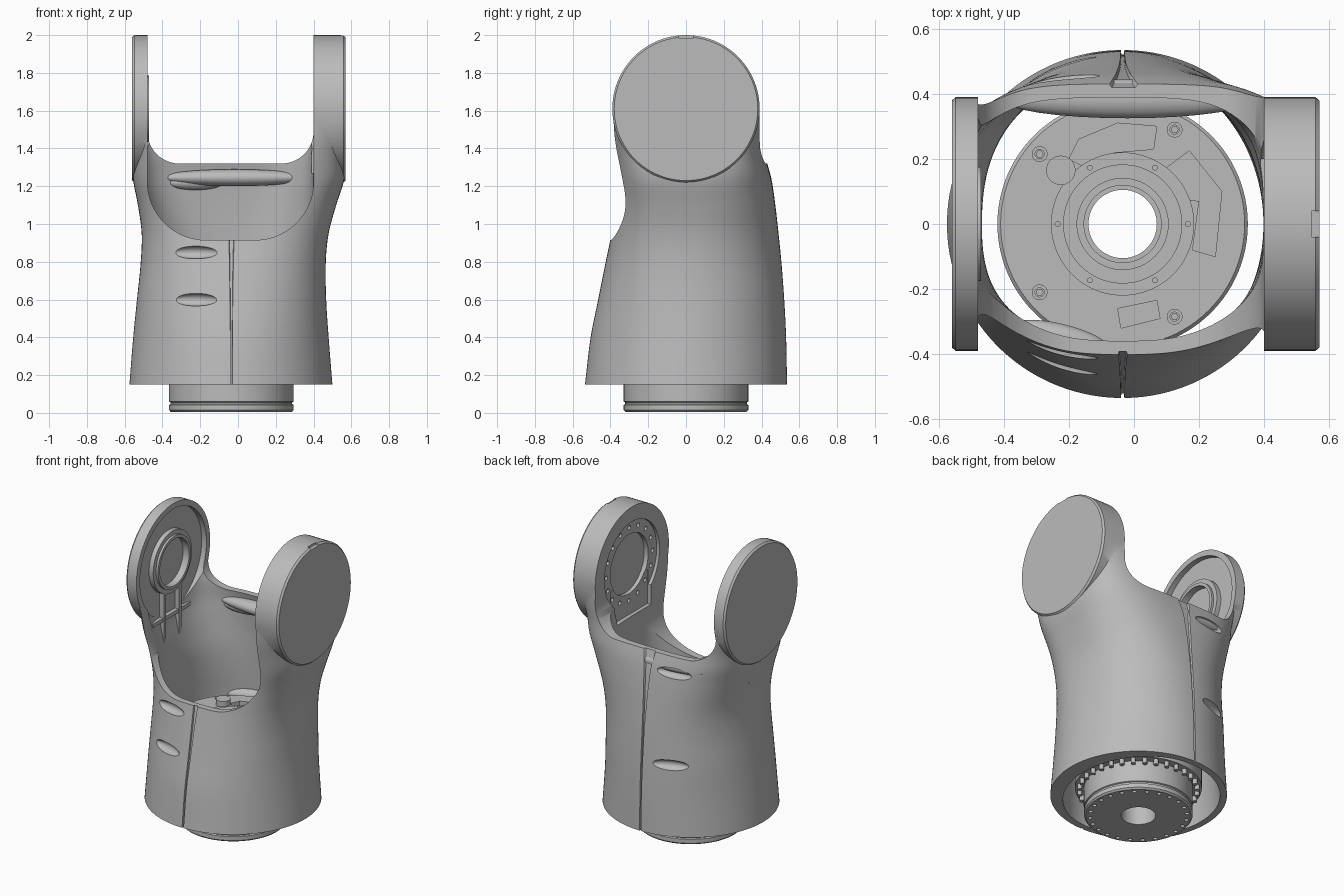
import bpy, bmesh, math
from mathutils import Matrix, Vector

if "Cube" in bpy.data.objects:
    bpy.data.objects.remove(bpy.data.objects["Cube"])

grey = bpy.data.materials.new("metal_grey")
grey.use_nodes = True
grey.diffuse_color = (0.5, 0.5, 0.5, 1)
grey.node_tree.nodes["Principled BSDF"].inputs["Base Color"].default_value = (0.5, 0.5, 0.5, 1)

CX = -0.035          # axis of the round body
EAR_Z, EAR_R = 1.61, 0.39
IN_L, IN_R = -0.48, 0.40   # inner faces of the two ears


def finish(bm, name):
    bmesh.ops.recalc_face_normals(bm, faces=bm.faces)
    me = bpy.data.meshes.new(name)
    bm.to_mesh(me)
    bm.free()
    me.materials.append(grey)
    ob = bpy.data.objects.new(name, me)
    bpy.context.collection.objects.link(ob)
    return ob


def rows_to_mesh(rows, name, closed=False):
    """Skin a stack of equal closed rings, capped or joined end to end."""
    bm = bmesh.new()
    vs = [[bm.verts.new(p) for p in r] for r in rows]
    n = len(rows[0])
    pairs = list(zip(vs, vs[1:])) + ([(vs[-1], vs[0])] if closed else [])
    for a, b in pairs:
        for i in range(n):
            j = (i + 1) % n
            bm.faces.new((a[i], a[j], b[j], b[i]))
    if not closed:
        bm.faces.new(vs[0])
        bm.faces.new(vs[-1])
    return finish(bm, name)


def lathe(profile, name, centre, axis="Z", closed=False, seg=96):
    rot = Matrix.Rotation(math.pi / 2, 3, "Y") if axis == "X" else Matrix.Identity(3)
    ang = [2 * math.pi * i / seg for i in range(seg)]
    rows = [[Vector(centre) + rot @ Vector((r * math.cos(a), r * math.sin(a), h)) for a in ang]
            for r, h in profile]
    return rows_to_mesh(rows, name, closed)


def disc(name, centre, r, h, axis="Z", seg=96):
    return lathe([(r, 0), (r, h)], name, centre, axis, seg=seg)


def ring(name, centre, r0, r1, h, axis="Z"):
    return lathe([(r0, 0), (r1, 0), (r1, h), (r0, h)], name, centre, axis, True)


def box(name, lo, hi):
    (a, b, c), (d, e, f) = lo, hi
    return rows_to_mesh([[(a, b, z), (d, b, z), (d, e, z), (a, e, z)] for z in (c, f)], name)


def ellipsoid(name, centre, radii, turn=0.0):
    bm = bmesh.new()
    bmesh.ops.create_uvsphere(bm, u_segments=32, v_segments=20, radius=1)
    m = Matrix.Translation(centre) @ Matrix.Rotation(turn, 4, "Z") @ Matrix.Diagonal((*radii, 1))
    bmesh.ops.transform(bm, matrix=m, verts=bm.verts)
    return finish(bm, name)


def join(obs):
    with bpy.context.temp_override(active_object=obs[0], selected_editable_objects=obs):
        bpy.ops.object.join()
    return obs[0]


def boolean(ob, other, op="DIFFERENCE"):
    mod = ob.modifiers.new("b", "BOOLEAN")
    mod.operation, mod.object, mod.solver = op, other, "EXACT"
    bpy.context.view_layer.objects.active = ob
    bpy.ops.object.modifier_apply(modifier=mod.name)
    bpy.data.objects.remove(other)


# Body sections: height, x left, x right, front, back, front and back squareness
KEYS = [(0.15, -0.575, 0.5, 0.535, 0.535, 2, 2),
        (0.4, -0.555, 0.48, 0.505, 0.53, 2.05, 2),
        (0.6, -0.535, 0.467, 0.465, 0.52, 2.2, 2.1),
        (0.8, -0.515, 0.465, 0.425, 0.505, 2.4, 2.2),
        (0.95, -0.51, 0.48, 0.395, 0.49, 2.7, 2.4),
        (1.1, -0.53, 0.52, 0.375, 0.473, 3.1, 2.7),
        (1.24, -0.556, 0.563, 0.37, 0.452, 3.8, 3.1),
        (1.4, -0.558, 0.568, 0.385, 0.41, 5, 4.5),
        (EAR_Z, -0.558, 0.568, 0.388, 0.388, 9, 9)]


def section(z):
    z = min(max(z, KEYS[0][0]), KEYS[-1][0])
    i = max(k for k in range(len(KEYS) - 1) if KEYS[k][0] <= z)
    slope = lambda a, b, c: (KEYS[b][c] - KEYS[a][c]) / (KEYS[b][0] - KEYS[a][0])
    h = KEYS[i + 1][0] - KEYS[i][0]
    t = (z - KEYS[i][0]) / h
    out = []
    for c in range(1, 7):
        m0 = slope(max(i - 1, 0), i + 1, c)
        m1 = slope(i, min(i + 2, len(KEYS) - 1), c)
        p, q = KEYS[i][c], KEYS[i + 1][c]
        out.append(p + (q - p) * t * t * (3 - 2 * t) + h * t * (1 - t) * (m0 * (1 - t) - m1 * t))
    return out


def outline(z, wall=0.0, seam=False):
    xl, xr, f, b, nf, nb = section(z)
    xl, xr, f, b = xl + wall, xr - wall, f - wall, b - wall
    if wall:
        xr = min(xr, IN_R - 0.002)
    angles = [(math.pi * (i + 0.5) / 64, 1) for i in range(128)]
    if seam:  # narrow groove down the middle of front and back
        for mid in (math.pi / 2, math.pi * 1.5):
            angles += [(mid + d, k) for d, k in ((-0.01, 1), (-0.007, 0.975), (0.007, 0.975), (0.01, 1))]
    pts = []
    for a, k in sorted(angles):
        c, s = math.cos(a), math.sin(a)
        n = nb if s > 0 else nf
        x = CX + (xr - CX if c > 0 else CX - xl) * math.copysign(abs(c) ** (2 / n), c)
        pts.append((x, k * (b if s > 0 else f) * math.copysign(abs(s) ** (2 / n), s), z))
    return pts


# Shell with its two round ears
shell = rows_to_mesh([outline(0.15 + (EAR_Z - 0.15) * i / 48, 0, True) for i in range(49)], "body_shell")
for x0, x1, name in ((-0.46, -0.56, "thin"), (0.38, 0.57, "thick")):
    e = math.copysign(0.012, x1)
    boolean(shell, lathe([(EAR_R, 0), (EAR_R, x1 - x0 - e), (EAR_R - 0.01, x1 - x0)],
                         name, (x0, 0, EAR_Z), "X"), "UNION")
boolean(shell, rows_to_mesh([outline(0.1 + 1.6 * i / 40, 0.042) for i in range(41)], "cavity"))
boolean(shell, disc("dish", (-0.516, 0, EAR_Z), 0.352, 0.2, "X"))


# Openings between the ears: deep at the front, shallow at the back
def u_cutter(z0, r, y0, y1):
    pts = [(IN_L, 2.3)]
    for cx, start in ((IN_L + r, math.pi), (IN_R - r, 1.5 * math.pi)):
        pts += [(cx + r * math.cos(start + math.pi / 2 * i / 20),
                 z0 + r + r * math.sin(start + math.pi / 2 * i / 20)) for i in range(21)]
    pts.append((IN_R, 2.3))
    return rows_to_mesh([[(x, y, z) for x, z in pts] for y in (y0, y1)], "opening")


boolean(shell, u_cutter(0.915, 0.31, -1, 0.01))
boolean(shell, u_cutter(1.32, 0.17, 0, 1))


# Scooped slots beside the seam, with rounded backs inside
def surface_y(x, z, side):
    xl, xr, f, b, nf, nb = section(z)
    n = nb if side > 0 else nf
    return side * (b if side > 0 else f) * (1 - ((CX - x) / (CX - xl)) ** n) ** (1 / n)


for z, side in ((0.85, -1), (0.6, -1), (1.22, 1), (0.62, 1)):
    x = -0.225
    y = surface_y(x, z, side)
    turn = math.atan((surface_y(x + 0.05, z, side) - surface_y(x - 0.05, z, side)) / 0.1)
    boolean(shell, ellipsoid("slot_back", (x, y - side * 0.05, z), (0.15, 0.04, 0.04), turn), "UNION")
    boolean(shell, ellipsoid("slot", (x, y + side * 0.005, z), (0.125, 0.04, 0.034), turn))

# Thick ear: long recess, round socket, bolt holes, top notch
boolean(shell, disc("recess", (0.39, 0, EAR_Z), 0.29, 0.03, "X"))
boolean(shell, box("recess_leg", (0.39, -0.2, 1.27), (0.425, 0.2, 1.5)))
boolean(shell, disc("socket", (0.39, 0, EAR_Z), 0.2, 0.06, "X"))
holes = [disc("hole", (0.39, 0.245 * math.cos(a), EAR_Z + 0.245 * math.sin(a)), 0.014, 0.055, "X", 16)
         for a in (2 * math.pi * i / 16 for i in range(16))]
boolean(shell, join(holes))
boolean(shell, box("notch", (0.545, -0.04, 1.985), (0.6, 0.04, 2.1)))

# Thin ear: ring boss with two legs and a cross bar
ring("ear_ring", (-0.53, 0, EAR_Z), 0.155, 0.205, 0.045, "X")
ring("ear_ring_lip", (-0.53, 0, EAR_Z), 0.155, 0.175, 0.06, "X")
for side in (-1, 1):
    box("ear_leg", (-0.53, side * 0.08 - 0.012, 1.1), (-0.485, side * 0.08 + 0.012, 1.44))
box("ear_cross_bar", (-0.53, -0.2, 1.24), (-0.49, 0.2, 1.265))

# Spindle-shaped rib along the back wall
ellipsoid("back_rib", (-0.02, 0.385, 1.245), (0.39, 0.06, 0.045))

# Drive unit in the middle of the body
TOP = 0.66
drive = lathe([(0.105, 0.005), (0.32, 0.005), (0.33, 0.015), (0.33, 0.042), (0.322, 0.046), (0.322, 0.056),
               (0.33, 0.06), (0.33, 0.2), (0.385, 0.2), (0.385, TOP - 0.01), (0.375, TOP), (0.105, TOP)],
              "drive_unit", (CX, 0, 0), closed=True)
around = lambda r, n: [(CX + r * math.cos(2 * math.pi * i / n), r * math.sin(2 * math.pi * i / n)) for i in range(n)]
boolean(drive, join([disc("hole", (x, y, -0.01), 0.013, 0.03, seg=12) for x, y in around(0.295, 24)]))
join([disc("flange_bolts", (x, y, 0.165), 0.015, 0.04, seg=12) for x, y in around(0.358, 32)])
ring("hub_ring", (CX, 0, TOP - 0.01), 0.14, 0.183, 0.025)
ring("hub_step", (CX, 0, TOP - 0.01), 0.18, 0.22, 0.016)
ring("hub_collar", (CX, 0, TOP - 0.01), 0.105, 0.12, 0.035)
join([disc("hub_bolts", (x, y, TOP), 0.009, 0.012, seg=12) for x, y in around(0.2, 6)])
for x, y in ((-0.29, 0.215), (0.125, 0.29), (-0.29, -0.21), (0.125, -0.285)):
    ring("plate_screw_rim", (x, y, TOP - 0.01), 0.014, 0.024, 0.02)
    disc("plate_screw", (x, y, TOP - 0.01), 0.012, 0.016, seg=6)
disc("plate_knob", (-0.225, 0.165, TOP - 0.01), 0.045, 0.05)

# Shallow trays sunk into the top plate
TRAYS = [[(-0.2, 0.2), (-0.17, 0.26), (-0.05, 0.31), (0.07, 0.3), (0.06, 0.23), (-0.06, 0.22), (-0.16, 0.18)],
         [(0.07, 0.15), (0.17, 0.225), (0.27, 0.1), (0.25, -0.1), (0.18, -0.08), (0.2, 0.07), (0.14, 0.08)],
         [(-0.05, -0.26), (0.07, -0.235), (0.08, -0.29), (-0.04, -0.32)]]
for tray in TRAYS:
    boolean(drive, rows_to_mesh([[(x, y, z) for x, y in tray] for z in (TOP - 0.03, TOP + 0.05)], "tray"))

# Smooth curved faces, keep hard edges
for ob in bpy.context.scene.objects:
    ob.select_set(ob.type == "MESH")
bpy.context.view_layer.objects.active = shell
bpy.ops.object.shade_smooth_by_angle(angle=math.radians(32))
